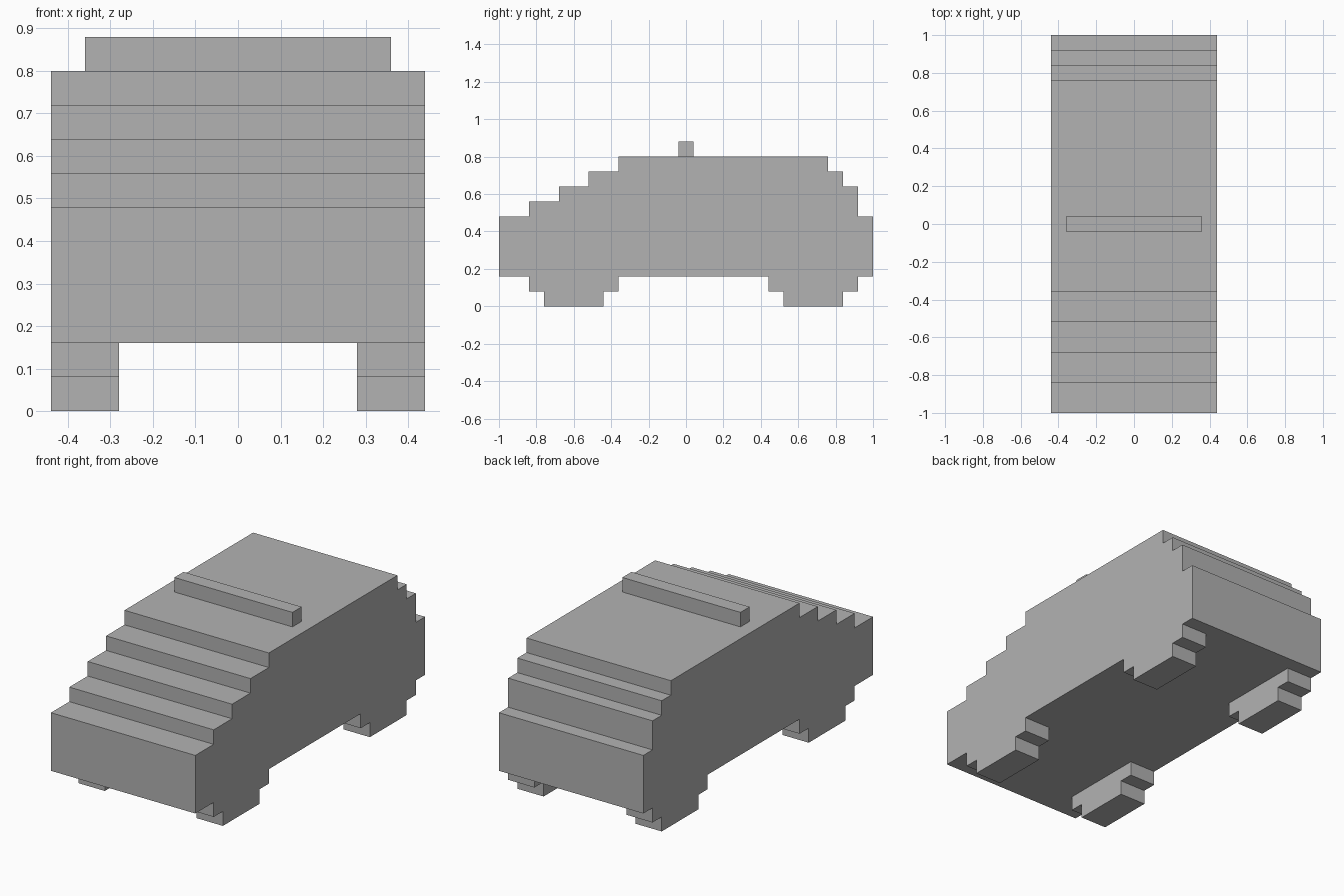
import bpy
import bmesh

cube = bpy.data.objects.get("Cube")
if cube:
    bpy.data.objects.remove(cube, do_unlink=True)

UNIT = 0.08  # size of one building block

grey = bpy.data.materials.new("plain grey")
grey.use_nodes = True
colour = (0.448, 0.448, 0.448, 1)
grey.diffuse_color = colour
grey.node_tree.nodes["Principled BSDF"].inputs["Base Color"].default_value = colour


def stepped_part(name, x0, x1, layers):
    """Extrude a stepped side outline along x; layers are (y0, y1, z0, z1)."""
    front = [(y0, z) for y0, y1, z0, z1 in layers for z in (z0, z1)]
    back = [(y1, z) for y0, y1, z0, z1 in layers for z in (z0, z1)]
    outline = []
    for point in front + back[::-1]:
        if not outline or point != outline[-1]:
            outline.append(point)

    bm = bmesh.new()
    side = bm.faces.new([bm.verts.new((x0, y, z)) for y, z in outline])
    extruded = bmesh.ops.extrude_face_region(bm, geom=[side])["geom"]
    moved = [v for v in extruded if isinstance(v, bmesh.types.BMVert)]
    bmesh.ops.translate(bm, verts=moved, vec=(x1 - x0, 0, 0))
    bmesh.ops.scale(bm, verts=bm.verts, vec=(UNIT, UNIT, UNIT))
    bmesh.ops.recalc_face_normals(bm, faces=bm.faces)

    mesh = bpy.data.meshes.new(name)
    bm.to_mesh(mesh)
    bm.free()
    mesh.materials.append(grey)
    obj = bpy.data.objects.new(name, mesh)
    bpy.context.collection.objects.link(obj)


# Car body: stepped bonnet and windscreen in front, steeper steps behind
stepped_part("car_body", -5.5, 5.5, [
    (-12.5, 12.5, 2, 6),
    (-10.5, 11.5, 6, 7),
    (-8.5, 11.5, 7, 8),
    (-6.5, 10.5, 8, 9),
    (-4.5, 9.5, 9, 10),
])

# Bar across the roof
stepped_part("roof_bar", -4.5, 4.5, [(-0.5, 0.5, 10, 11)])

# Wheels, flush with the body sides
for end, y in (("front", -7.5), ("back", 8.5)):
    for side, x in (("right", -5.5), ("left", 3.5)):
        stepped_part(f"{end}_{side}_wheel", x, x + 2,
                     [(y - 2, y + 2, 0, 1), (y - 3, y + 3, 1, 2)])
